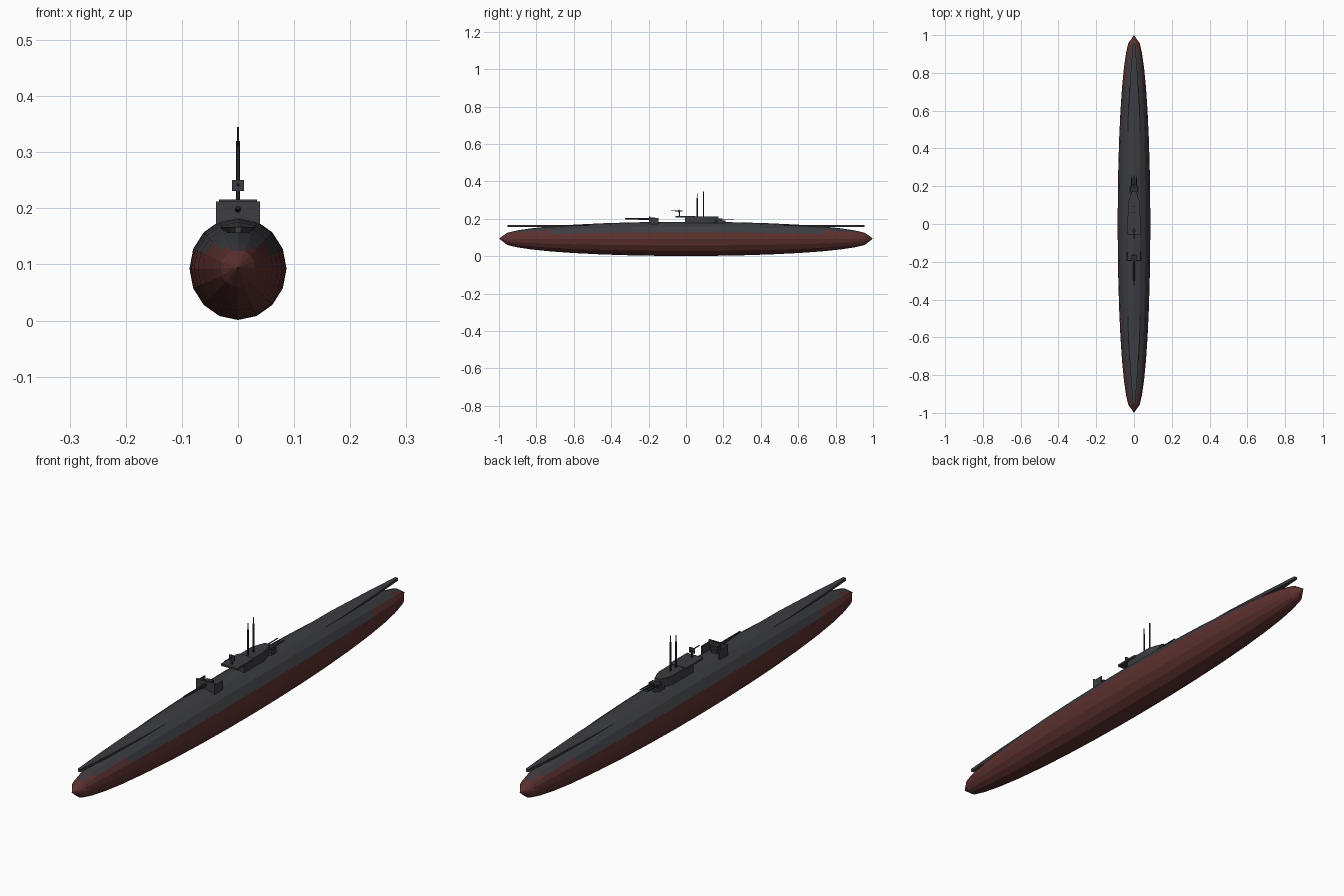
import bpy, bmesh, math
from mathutils import Vector

if "Cube" in bpy.data.objects:
    bpy.data.objects.remove(bpy.data.objects["Cube"])


def mat(name, rgb):
    m = bpy.data.materials.new(name)
    m.diffuse_color = (*rgb, 1)
    m.use_nodes = True
    m.node_tree.nodes["Principled BSDF"].inputs["Base Color"].default_value = m.diffuse_color
    return m


GREY = mat("deck grey", (0.045, 0.046, 0.054))
RED = mat("hull red", (0.105, 0.030, 0.028))
DARK = mat("gun metal", (0.026, 0.027, 0.032))


def finish(name, bm, *mats):
    bmesh.ops.recalc_face_normals(bm, faces=bm.faces)
    me = bpy.data.meshes.new(name)
    bm.to_mesh(me)
    bm.free()
    for m in mats:
        me.materials.append(m)
    ob = bpy.data.objects.new(name, me)
    bpy.context.collection.objects.link(ob)
    return ob


def box(name, x, y, z, m):
    """Box from (min, max) pairs."""
    bm = bmesh.new()
    bmesh.ops.create_cube(bm, size=1)
    for v in bm.verts:
        v.co = Vector([(a + b) / 2 + c * (b - a) for (a, b), c in zip((x, y, z), v.co)])
    return finish(name, bm, m)


def rod(name, a, b, r1, r2, m, sides=8):
    """Tapered cylinder between two points."""
    a, b = Vector(a), Vector(b)
    bm = bmesh.new()
    bmesh.ops.create_cone(bm, cap_ends=True, segments=sides, radius1=r1, radius2=r2,
                          depth=(b - a).length)
    q = Vector((0, 0, 1)).rotation_difference(b - a)
    for v in bm.verts:
        v.co = q @ v.co + (a + b) / 2
    return finish(name, bm, m)


def plate(name, half, z0, z1, m, bottom=1.0):
    """Extrude an outline given as its right half (x, y), mirrored in x."""
    pts = half + [(-x, y) for x, y in reversed(half) if x > 0]
    bm = bmesh.new()
    lo = [bm.verts.new((x * bottom, y, z0)) for x, y in pts]
    hi = [bm.verts.new((x, y, z1)) for x, y in pts]
    bm.faces.new(lo)
    bm.faces.new(hi)
    n = len(pts)
    for i in range(n):
        j = (i + 1) % n
        bm.faces.new((lo[i], lo[j], hi[j], hi[i]))
    return finish(name, bm, m)


# Hull: 16-sided spindle, red below the waterline
SIDES, CZ, RX, RZ = 16, 0.0925, 0.0865, 0.0915
half = [0.15, 0.3, 0.45, 0.6, 0.73, 0.83, 0.9, 0.955]
stations = [-y for y in reversed(half)] + [0] + half
bm = bmesh.new()
rings = []
for y in stations:
    r = (1 - y * y) ** 0.42
    rings.append([bm.verts.new((RX * r * math.cos(t), y, CZ + RZ * r * math.sin(t)))
                  for t in (2 * math.pi * i / SIDES for i in range(SIDES))])
for i in range(SIDES):
    j = (i + 1) % SIDES
    for a, b in zip(rings, rings[1:]):
        bm.faces.new((a[i], a[j], b[j], b[i]))
tips = [bm.verts.new((0, s, CZ + 0.002)) for s in (-1, 1)]
for tip, ring in zip(tips, (rings[0], rings[-1])):
    for i in range(SIDES):
        bm.faces.new((tip, ring[i], ring[(i + 1) % SIDES]))
for f in bm.faces:
    c = f.calc_center_median()
    f.material_index = 1 if c.z < 0.128 else 0
finish("hull", bm, GREY, RED)

# Flat deck that emerges from the hull at both ends
plate("deck", [(0.006, -0.955), (0.018, -0.8), (0.03, -0.6), (0.034, -0.3),
               (0.034, 0.3), (0.03, 0.6), (0.018, 0.8), (0.006, 0.955)],
      0.156, 0.167, GREY, bottom=0.8)

# Conning tower and its forward platform
plate("tower", [(0.029, -0.005), (0.029, 0.12), (0.022, 0.145), (0.01, 0.175)],
      0.165, 0.213, GREY)
plate("tower_platform", [(0.034, -0.055), (0.034, 0.04), (0.028, 0.05)],
      0.208, 0.2155, GREY)

# Periscopes
for i, (y, top) in enumerate(((0.06, 0.335), (0.093, 0.345))):
    rod(f"periscope_{i}", (0, y, 0.2), (0, y, top - 0.025), 0.0034, 0.0034, DARK)
    rod(f"periscope_head_{i}", (0, y, top - 0.025), (0, y, top), 0.002, 0.002, DARK)

# Light gun on the platform
rod("light_gun_post", (0, -0.035, 0.21), (0, -0.035, 0.238), 0.004, 0.003, DARK)
box("light_gun_shield", (-0.011, 0.011), (-0.039, -0.034), (0.231, 0.25), GREY)
rod("light_gun_barrel", (0, -0.02, 0.241), (0, -0.08, 0.243), 0.0025, 0.002, DARK)

# Main deck gun with three-sided shield
box("gun_shield_front", (-0.039, 0.039), (-0.197, -0.19), (0.165, 0.212), GREY)
for s in (-1, 1):
    x = sorted((s * 0.034, s * 0.039))
    box("gun_shield_side", x, (-0.192, -0.147), (0.165, 0.205), GREY)
box("gun_breech", (-0.014, 0.014), (-0.19, -0.165), (0.188, 0.208), DARK)
rod("gun_pedestal", (0, -0.175, 0.165), (0, -0.175, 0.192), 0.016, 0.013, GREY, 10)
rod("gun_barrel", (0, -0.185, 0.198), (0, -0.325, 0.201), 0.006, 0.0035, DARK)

# Aft gun platform with three barrels
plate("aft_platform", [(0.015, 0.155), (0.025, 0.165), (0.025, 0.195), (0.015, 0.21)],
      0.17, 0.19, GREY)
box("aft_gun_mount", (-0.02, 0.02), (0.172, 0.196), (0.188, 0.202), DARK)
for x in (-0.014, 0, 0.014):
    rod("aft_gun_barrel", (x, 0.185, 0.197), (x, 0.257, 0.198), 0.0025, 0.002, DARK)
